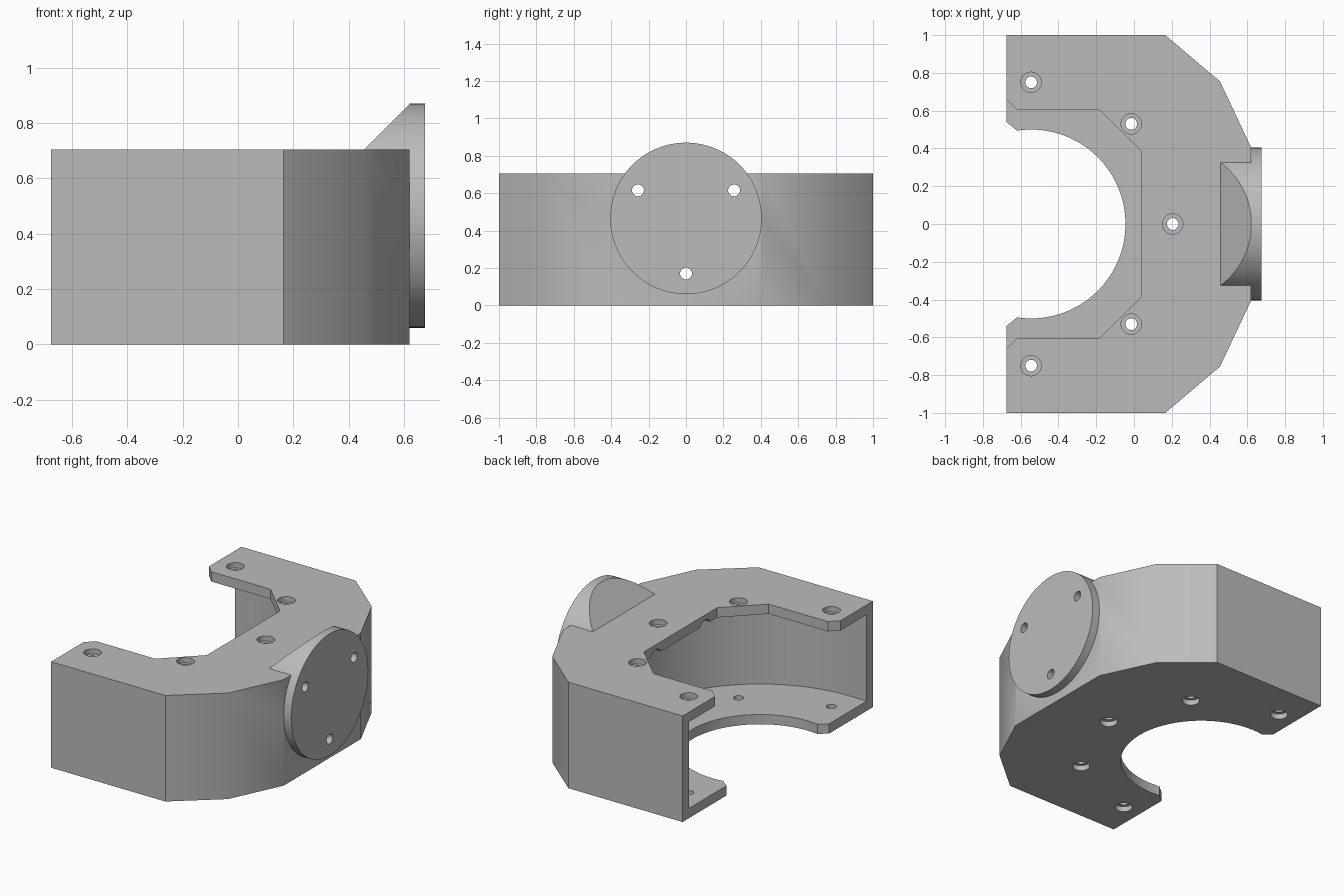
import bpy, bmesh, math
from mathutils import Matrix, Vector

if "Cube" in bpy.data.objects:
    bpy.data.objects.remove(bpy.data.objects["Cube"])

H, T = 0.705, 0.065          # total height, plate thickness
CX = -0.545                  # centre of the round bore
FZ, FR = 0.465, 0.405        # flange centre height and radius

grey = bpy.data.materials.new("plain grey")
grey.diffuse_color = (0.5, 0.5, 0.5, 1)
grey.use_nodes = True
grey.node_tree.nodes["Principled BSDF"].inputs["Base Color"].default_value = grey.diffuse_color


def prism(name, pts, lo, hi, side=False):
    """Extrude a 2D outline along z, or along y (outline in x, z) if side."""
    bm = bmesh.new()
    place = (lambda a, b, h: (a, h, b)) if side else (lambda a, b, h: (a, b, h))
    face = bm.faces.new([bm.verts.new(place(a, b, lo)) for a, b in pts])
    new = bmesh.ops.extrude_face_region(bm, geom=[face])["geom"]
    shift = Vector(place(0, 0, hi - lo))
    bmesh.ops.translate(bm, vec=shift, verts=[v for v in new if isinstance(v, bmesh.types.BMVert)])
    return finish(name, bm)


def cylinder(name, start, axis, length, r, n=32):
    """Cylinder that starts at a point and runs along +x or +z."""
    bm = bmesh.new()
    bmesh.ops.create_cone(bm, cap_ends=True, segments=n, radius1=r, radius2=r, depth=length,
                          matrix=Matrix.Translation((0, 0, length / 2)))
    if axis == "x":
        bm.transform(Matrix.Rotation(math.pi / 2, 4, "Y"))
    bm.transform(Matrix.Translation(start))
    return finish(name, bm)


def finish(name, bm):
    bmesh.ops.recalc_face_normals(bm, faces=bm.faces)
    me = bpy.data.meshes.new(name)
    bm.to_mesh(me)
    bm.free()
    me.materials.append(grey)
    ob = bpy.data.objects.new(name, me)
    bpy.context.collection.objects.link(ob)
    return ob


def boolean(target, tool, op="DIFFERENCE"):
    mod = target.modifiers.new("cut", "BOOLEAN")
    mod.object, mod.operation, mod.solver = tool, op, "EXACT"
    bpy.context.view_layer.objects.active = target
    bpy.ops.object.modifier_apply(modifier=mod.name)
    bpy.data.objects.remove(tool)


def mirrored(half):
    return half + [(x, -y) for x, y in reversed(half)]


def arc(r, a0, a1, n):
    """Points around the bore centre between two angles in degrees."""
    return [(CX + r * math.cos(math.radians(a0 + (a1 - a0) * i / n)),
             r * math.sin(math.radians(a0 + (a1 - a0) * i / n))) for i in range(n + 1)]


# Housing block
body = prism("bracket_housing", mirrored([(-0.675, 1), (0.165, 1), (0.455, 0.755), (0.62, 0.405)]), 0, H)

# Rounded cavity between the two plates
boolean(body, prism("cavity", [(-0.8, 0.935)] + arc(0.935, 90, -90, 64) + [(-0.8, -0.935)], T, H - T))

# Round opening in the bottom plate
boolean(body, prism("bottom_opening", [(-0.8, 0.635), (-0.675, 0.54)] + arc(0.5, 98.6, -98.6, 64)
                    + [(-0.675, -0.54), (-0.8, -0.635)], -0.1, 0.15))

# Angular opening in the top plate
boolean(body, prism("top_opening", mirrored([(-0.8, 0.785), (-0.62, 0.605), (-0.185, 0.605), (0.04, 0.385)]),
                    0.55, 0.8))

# Flange with a sloped shoulder that blends onto the top plate
flange = cylinder("flange", (0.45, 0, FZ), "x", 0.225, FR, 96)
boolean(flange, prism("slope", [(0.3, 0.548), (0.62, 0.868), (0.62, 1.1), (0.3, 1.1)], -1, 1, True))
boolean(body, flange, "UNION")

# Counterbored screw holes through both plates
for deg in (-90, -45, 0, 45, 90):
    x = CX + 0.75 * math.cos(math.radians(deg))
    y = 0.75 * math.sin(math.radians(deg))
    boolean(body, cylinder("screw_hole", (x, y, -0.1), "z", 1, 0.031))
    boolean(body, cylinder("top_counterbore", (x, y, H - 0.035), "z", 0.1, 0.054))
    boolean(body, cylinder("bottom_counterbore", (x, y, -0.065), "z", 0.1, 0.054))

# Through holes in the flange, counterbored from the cavity side
for y, z in ((0.257, 0.615), (-0.257, 0.615), (0, 0.17)):
    boolean(body, cylinder("flange_hole", (0.2, y, z), "x", 0.6, 0.032))
    boolean(body, cylinder("flange_counterbore", (-0.1, y, z), "x", 0.63, 0.058))

# Blind holes in the flange
for y, z, r in ((0, FZ, 0.057), (0, 0.745, 0.039), (0.24, 0.327, 0.039), (-0.24, 0.327, 0.039)):
    boolean(body, cylinder("blind_hole", (0.58, y, z), "x", 0.2, r))

bpy.ops.object.select_all(action="DESELECT")
body.select_set(True)
bpy.context.view_layer.objects.active = body
bpy.ops.object.shade_smooth_by_angle(angle=math.radians(30))
